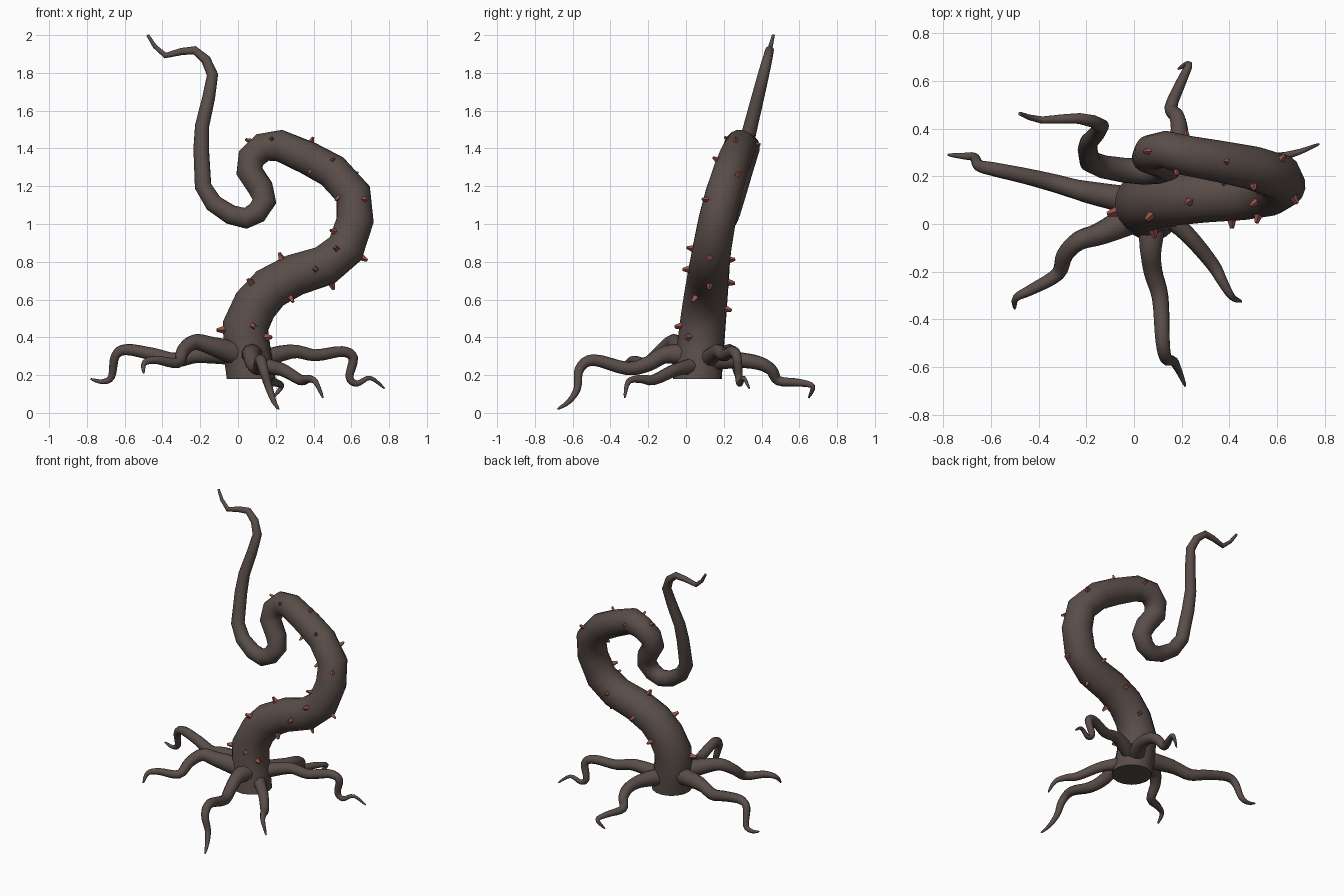
import bpy
import bmesh
import math
from mathutils import Vector, Matrix, Quaternion

if "Cube" in bpy.data.objects:
    bpy.data.objects.remove(bpy.data.objects["Cube"], do_unlink=True)


def make_material(name, color):
    material = bpy.data.materials.new(name)
    material.use_nodes = True
    material.diffuse_color = color
    material.node_tree.nodes["Principled BSDF"].inputs["Base Color"].default_value = color
    return material


bark = make_material("dark brown bark", (0.1, 0.074, 0.066, 1))
thorn_red = make_material("dull red thorn", (0.31, 0.085, 0.07, 1))


def finish_object(name, bm, material):
    bmesh.ops.recalc_face_normals(bm, faces=bm.faces[:])
    mesh = bpy.data.meshes.new(name)
    bm.to_mesh(mesh)
    bm.free()
    mesh.materials.append(material)
    obj = bpy.data.objects.new(name, mesh)
    bpy.context.collection.objects.link(obj)
    return obj


def shade_smooth(obj):
    bpy.ops.object.select_all(action="DESELECT")
    obj.select_set(True)
    bpy.context.view_layer.objects.active = obj
    bpy.ops.object.shade_smooth_by_angle(angle=math.radians(60))


def path_tangent(points, i):
    """Direction that halves the bend at a path point."""
    tangent = Vector()
    if i > 0:
        tangent += (points[i] - points[i - 1]).normalized()
    if i < len(points) - 1:
        tangent += (points[i + 1] - points[i]).normalized()
    return tangent.normalized()


def sweep_tube(name, points, radii, sides, first_tangent):
    """Carry a shrinking ring along a path without twisting, and cap both ends."""
    bm = bmesh.new()
    rings = []
    side_axis = Vector((0.3, 1, 0.2))
    for i, (point, radius) in enumerate(zip(points, radii)):
        tangent = path_tangent(points, i) if i else first_tangent
        side_axis = (side_axis - tangent * side_axis.dot(tangent)).normalized()
        ring = []
        for k in range(sides):
            turn = Quaternion(tangent, math.tau * k / sides)
            ring.append(bm.verts.new(point + turn @ side_axis * radius))
        rings.append(ring)
    for lower, upper in zip(rings, rings[1:]):
        for k in range(sides):
            n = (k + 1) % sides
            bm.faces.new((lower[k], lower[n], upper[n], upper[k]))
    bm.faces.new(rings[0])
    bm.faces.new(rings[-1])
    shade_smooth(finish_object(name, bm, bark))


def smooth_path(points, steps):
    """Round a path through its control points."""
    path = []
    last = len(points) - 1
    for i in range(last):
        a, b = points[max(i - 1, 0)], points[i]
        c, d = points[i + 1], points[min(i + 2, last)]
        for s in range(steps):
            t = s / steps
            bend = (2 * a - 5 * b + 4 * c - d) * t ** 2
            twist = (3 * b - a - 3 * c + d) * t ** 3
            path.append((2 * b + (c - a) * t + bend + twist) / 2)
    path.append(points[-1])
    return path


def taper(start, end, count):
    return [start + (end - start) * i / (count - 1) for i in range(count)]


# Main tentacle: the thick stem, as x and z
stem = [
    (0.07, 0.18), (0.05, 0.31), (0.04, 0.46), (0.09, 0.57), (0.17, 0.66), (0.3, 0.73),
    (0.46, 0.78), (0.57, 0.87), (0.62, 1.02), (0.61, 1.16), (0.5, 1.28), (0.37, 1.35),
    (0.22, 1.415),
]
# The thinner hook and whip that follow it
whip = [
    (0.13, 1.405), (0.07, 1.35), (0.06, 1.28), (0.12, 1.19), (0.14, 1.12), (0.1, 1.06),
    (0.04, 1.03), (-0.04, 1.05), (-0.13, 1.11), (-0.185, 1.2), (-0.195, 1.4),
    (-0.19, 1.52), (-0.155, 1.67), (-0.135, 1.79), (-0.17, 1.87), (-0.23, 1.92),
    (-0.3, 1.913), (-0.385, 1.892), (-0.44, 1.94), (-0.478, 2),
]


def stem_depth(z):
    """The stem leans back more and more as it rises."""
    rise = (z - 0.18) / 1.23
    return 0.06 + 0.12 * rise + 0.105 * rise ** 4


def whip_depth(z):
    """The whip hangs in one leaning plane."""
    return 0.22 + 0.25 * (z - 1.03)


stem_points = [Vector((x, stem_depth(z), z)) for x, z in stem]
whip_points = [Vector((x, whip_depth(z), z)) for x, z in whip]
stem_radii = taper(0.13, 0.085, len(stem))
sweep_tube("main_tentacle", stem_points + whip_points,
           stem_radii + taper(0.078, 0.008, len(whip)), 16, Vector((0, 0, 1)))


# Roots: each flares at the stem and tapers to a curled tip
def add_root(name, start_radius, *control):
    path = smooth_path([Vector(p) for p in control], 4)
    radii = []
    for i in range(len(path)):
        t = i / (len(path) - 1)
        flare = 1 + max(0, 0.4 - 2.5 * t)
        radii.append(start_radius * flare * (1 - t) ** 0.75 + 0.004)
    sweep_tube(name, path, radii, 10, path_tangent(path, 0))


add_root("back_right_root", 0.043,
         (0.03, 0.09, 0.31), (-0.2, 0.135, 0.31), (-0.33, 0.17, 0.28), (-0.45, 0.2, 0.31),
         (-0.59, 0.23, 0.335), (-0.65, 0.245, 0.3), (-0.67, 0.28, 0.19),
         (-0.72, 0.285, 0.165), (-0.78, 0.29, 0.18))
add_root("front_right_root", 0.048,
         (0.03, 0.04, 0.3), (-0.14, -0.04, 0.355), (-0.23, -0.07, 0.375),
         (-0.29, -0.13, 0.33), (-0.32, -0.21, 0.265), (-0.43, -0.275, 0.28),
         (-0.495, -0.31, 0.265), (-0.5, -0.355, 0.21))
add_root("front_root", 0.045,
         (0.08, 0.05, 0.3), (0.07, -0.1, 0.31), (0.08, -0.2, 0.26), (0.11, -0.31, 0.235),
         (0.12, -0.49, 0.28), (0.135, -0.565, 0.23), (0.165, -0.575, 0.13),
         (0.19, -0.62, 0.06), (0.215, -0.68, 0.02))
add_root("front_left_root", 0.036,
         (0.11, 0.06, 0.25), (0.23, -0.05, 0.23), (0.33, -0.17, 0.175),
         (0.37, -0.24, 0.18), (0.41, -0.305, 0.165), (0.45, -0.325, 0.08))
add_root("back_left_root", 0.036,
         (0.08, 0.1, 0.27), (0.28, 0.17, 0.325), (0.41, 0.2, 0.305), (0.55, 0.25, 0.325),
         (0.61, 0.27, 0.29), (0.59, 0.28, 0.19), (0.63, 0.285, 0.155), (0.7, 0.305, 0.185),
         (0.775, 0.335, 0.13))
add_root("back_root", 0.043,
         (0.08, 0.1, 0.28), (0.17, 0.27, 0.28), (0.19, 0.38, 0.265), (0.18, 0.45, 0.23),
         (0.155, 0.49, 0.17), (0.2, 0.6, 0.16), (0.23, 0.67, 0.14), (0.185, 0.65, 0.08))

# Thorns: small blunt pyramids on the stem, given as x and z on its front or back
front_thorns = [
    (-0.08, 0.44), (0.08, 0.46), (0.15, 0.4), (0.07, 0.69), (0.23, 0.82), (0.28, 0.61),
    (0.41, 0.76), (0.5, 0.67), (0.52, 0.87), (0.51, 0.96), (0.66, 0.82), (0.53, 1.14),
    (0.67, 1.13), (0.38, 1.28), (0.5, 1.34), (0.39, 1.44), (0.18, 1.45), (0.06, 1.44),
]
back_thorns = [(0.13, 0.55), (0.26, 0.69), (0.46, 0.81), (0.62, 1.26), (0.22, 1.42)]
core = []
for i, (a, b) in enumerate(zip(stem_points, stem_points[1:] + whip_points[:1])):
    core += [(a.lerp(b, s / 12), stem_radii[i]) for s in range(12)]
thorns = bmesh.new()
for spots, facing in ((front_thorns, -1), (back_thorns, 1)):
    for x, z in spots:
        centre, radius = min(core, key=lambda c: math.hypot(c[0].x - x, c[0].z - z))
        across = Vector((x - centre.x, 0, z - centre.z))
        depth = math.sqrt(max(0, radius ** 2 - across.length_squared))
        normal = (across + Vector((0, facing * depth, 0))).normalized()
        size = radius * 0.36
        spot = centre + normal * (radius + size * 0.25)
        stand = normal.to_track_quat("Z", "Y").to_matrix().to_4x4()
        bmesh.ops.create_cone(thorns, cap_ends=True, segments=4, radius1=size * 0.5,
                              radius2=size * 0.2, depth=size,
                              matrix=Matrix.Translation(spot) @ stand)
finish_object("thorns", thorns, thorn_red)
